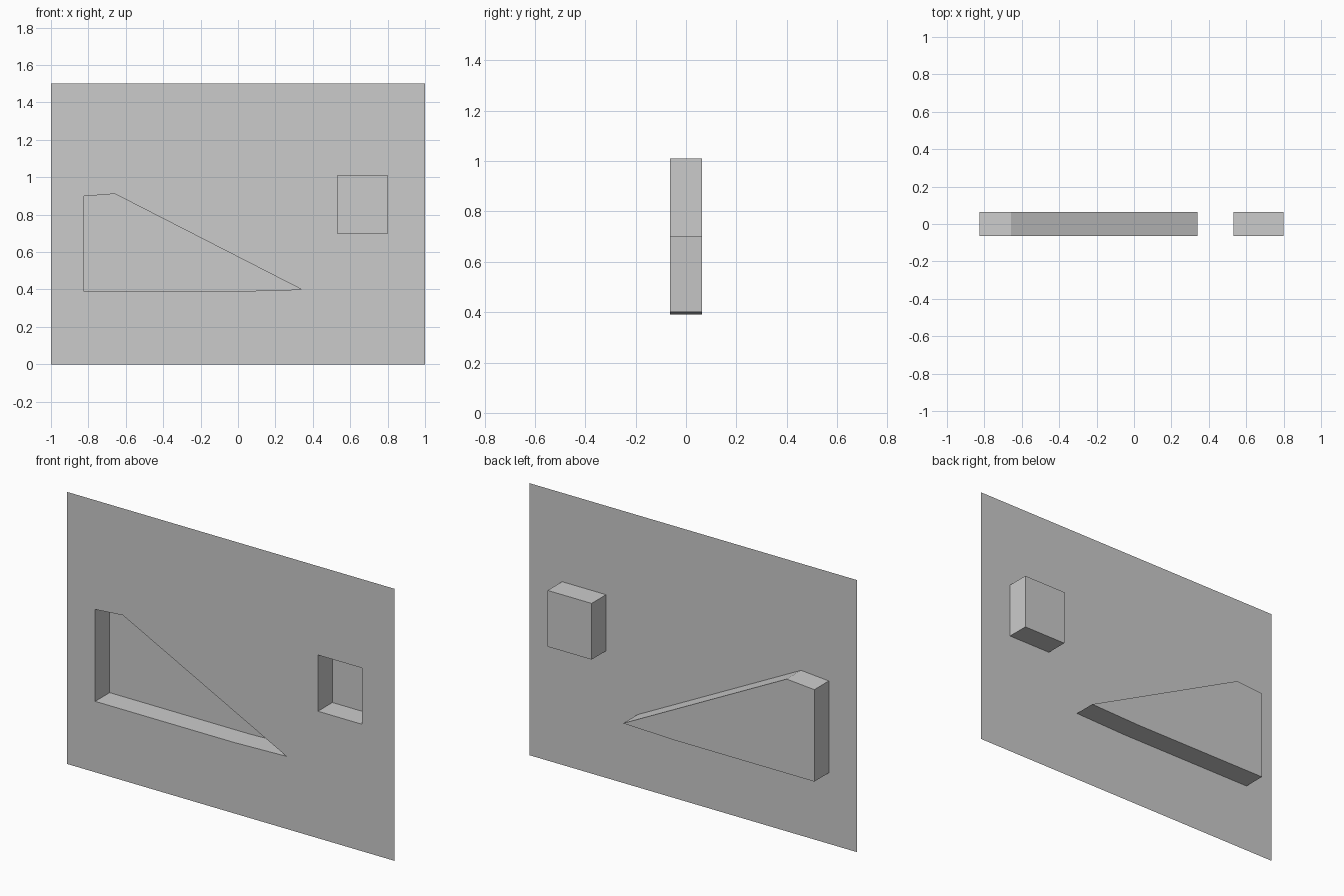
import bpy, bmesh

if "Cube" in bpy.data.objects:
    bpy.data.objects.remove(bpy.data.objects["Cube"], do_unlink=True)

FRONT, BACK = -0.063, 0.063

grey = bpy.data.materials.new("plain_grey")
grey.use_nodes = True
grey.diffuse_color = (0.6, 0.6, 0.6, 1)
grey.node_tree.nodes["Principled BSDF"].inputs["Base Color"].default_value = (0.6, 0.6, 0.6, 1)


def rectangle(x0, x1, z0, z1):
    return [(x0, z0), (x1, z0), (x1, z1), (x0, z1)]


def ring(bm, outline, y):
    return [bm.verts.new((x, y, z)) for x, z in outline]


def finish(bm, name):
    mesh = bpy.data.meshes.new(name)
    bm.to_mesh(mesh)
    bm.free()
    mesh.materials.append(grey)
    bpy.context.collection.objects.link(bpy.data.objects.new(name, mesh))


# Outlines run counter-clockwise as seen from the front
panel = rectangle(-1, 1, 0, 1.5)
square = rectangle(0.532, 0.8, 0.7, 1.01)
wedge = [(-0.827, 0.391), (0.02, 0.391), (0.34, 0.4), (-0.658, 0.911), (-0.827, 0.898)]

# Thin panel with the two openings cut out
bm = bmesh.new()
edges = []
for outline in (panel, square, wedge):
    loop = ring(bm, outline, FRONT)
    edges += [bm.edges.new((loop[i - 1], loop[i])) for i in range(len(loop))]
bmesh.ops.triangle_fill(bm, edges=edges, use_beauty=True, normal=(0, -1, 0))
for face in bm.faces:
    face.normal_update()
    if face.normal.y > 0:
        face.normal_flip()
finish(bm, "panel")

# Pockets behind the openings: inward walls and a closed back
for name, outline in (("square_pocket", square), ("wedge_pocket", wedge)):
    bm = bmesh.new()
    mouth, floor = ring(bm, outline, FRONT), ring(bm, outline, BACK)
    for i in range(len(outline)):
        bm.faces.new((mouth[i - 1], mouth[i], floor[i], floor[i - 1]))
    bm.faces.new(floor)
    finish(bm, name)
